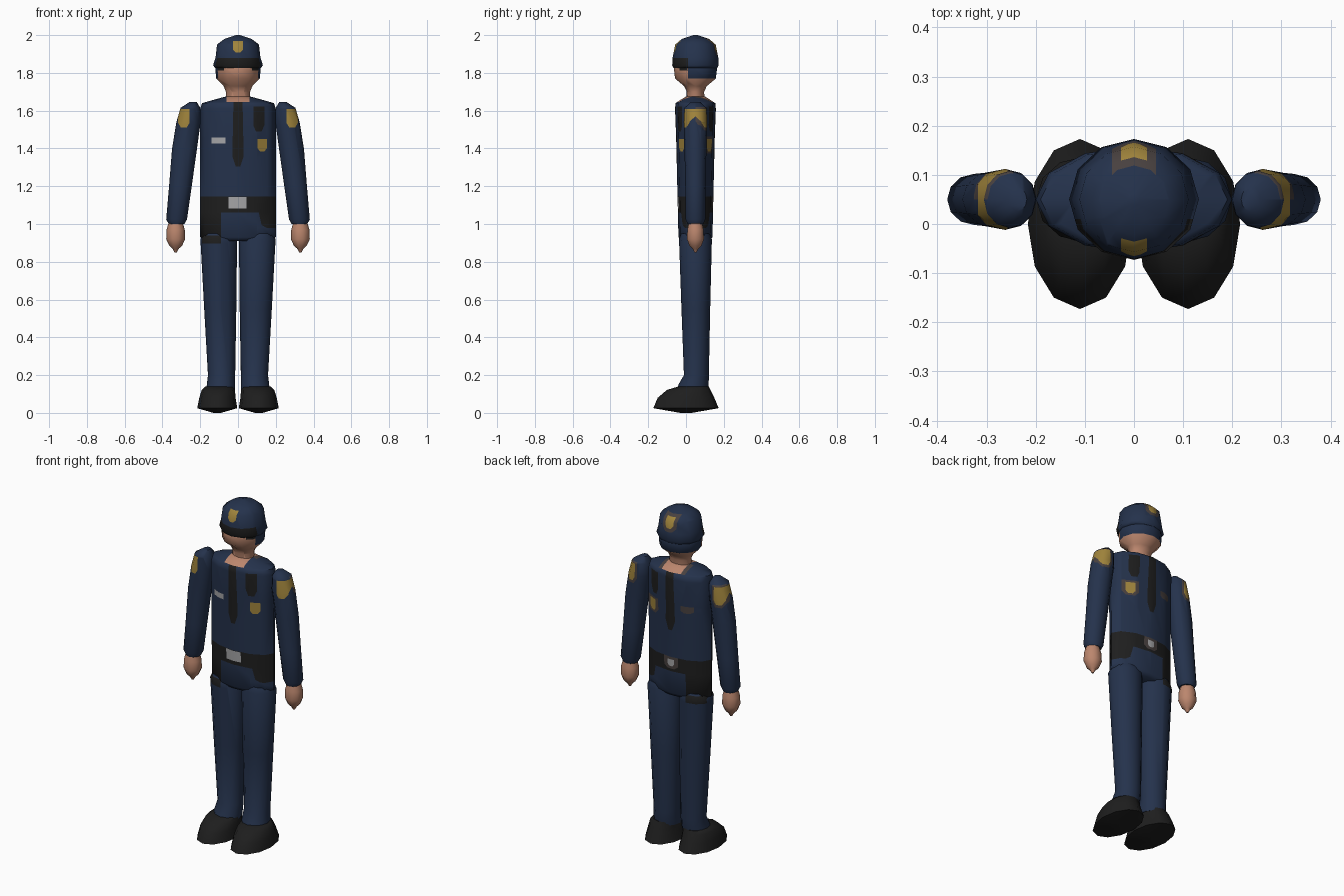
import bpy, bmesh, math
from mathutils import Vector

cube = bpy.data.objects.get("Cube")
if cube:
    bpy.data.objects.remove(cube)

# Colours
COLOURS = {
    "navy_cloth": (0.018, 0.032, 0.072),
    "black_leather": (0.013, 0.013, 0.013),
    "skin": (0.50, 0.24, 0.155),
    "gold": (0.35, 0.23, 0.045),
    "silver": (0.38, 0.38, 0.39),
    "dull_brown": (0.065, 0.052, 0.05),
}
NAVY, BLACK, SKIN, GOLD, SILVER, BROWN = range(6)
MATERIALS = []
for label, rgb in COLOURS.items():
    m = bpy.data.materials.new(label)
    m.use_nodes = True
    m.diffuse_color = (*rgb, 1)
    bsdf = m.node_tree.nodes["Principled BSDF"]
    bsdf.inputs["Base Color"].default_value = (*rgb, 1)
    bsdf.inputs["Roughness"].default_value = 0.8
    MATERIALS.append(m)

DEPTH = 0.05  # y of the body axis
FRONT, BACK = -1, 1


def loft(rings, colour, sides=12):
    """Skin a stack of ellipses given as (x, y, z, x radius, y radius)."""
    bm = bmesh.new()
    loops = []
    for cx, cy, z, rx, ry in rings:
        angles = [math.tau * i / sides for i in range(sides)]
        loops.append([bm.verts.new((cx + rx * math.cos(a), cy + ry * math.sin(a), z))
                      for a in angles])
    for low, high in zip(loops, loops[1:]):
        for i in range(sides):
            j = (i + 1) % sides
            bm.faces.new((low[i], low[j], high[j], high[i]))
    bm.faces.new(loops[0])
    bm.faces.new(loops[-1])
    bmesh.ops.recalc_face_normals(bm, faces=bm.faces)
    for f in bm.faces:
        f.material_index = colour
    return bm


def slice_faces(bm, faces, point, normal):
    geom = set(faces)
    for f in faces:
        geom.update(f.edges)
        geom.update(f.verts)
    bmesh.ops.bisect_plane(bm, geom=list(geom), dist=1e-5, plane_co=point, plane_no=normal)


def paint(bm, outline, colour, facing=(FRONT, BACK)):
    """Cut a convex x-z outline into the surface and colour the faces inside."""
    pts = [Vector((x, 0, z)) for x, z in outline]
    middle = sum(pts, Vector()) / len(pts)
    x0, x1 = min(p.x for p in pts), max(p.x for p in pts)
    z0, z1 = min(p.z for p in pts), max(p.z for p in pts)
    planes = []
    for a, b in zip(pts, pts[1:] + pts[:1]):
        n = Vector((b.z - a.z, 0, a.x - b.x))
        planes.append((a, n if n.dot(middle - a) < 0 else -n))

    def nearby():
        bm.normal_update()
        return [f for f in bm.faces
                if any(s * f.normal.y > -1e-4 for s in facing)
                and min(v.co.x for v in f.verts) < x1 and max(v.co.x for v in f.verts) > x0
                and min(v.co.z for v in f.verts) < z1 and max(v.co.z for v in f.verts) > z0]

    for point, normal in planes:
        slice_faces(bm, nearby(), point, normal)
    for f in nearby():
        c = f.calc_center_median()
        if all((c - p).dot(n) < 1e-6 for p, n in planes):
            f.material_index = colour


def box(x0, x1, z0, z1):
    return [(x0, z0), (x1, z0), (x1, z1), (x0, z1)]


def shield(x, z, w, h):
    """Badge outline with clipped corners."""
    return [(x - w, z + h), (x + w, z + h), (x + w, z - h * 0.5), (x + w * 0.5, z - h),
            (x - w * 0.5, z - h), (x - w, z - h * 0.5)]


def finish(bm, name, angle=55):
    mesh = bpy.data.meshes.new(name)
    bm.to_mesh(mesh)
    bm.free()
    for m in MATERIALS:
        mesh.materials.append(m)
    mesh.shade_smooth()
    mesh.set_sharp_from_angle(angle=math.radians(angle))
    bpy.context.collection.objects.link(bpy.data.objects.new(name, mesh))


def column(profile, x=0.0, y=DEPTH):
    """Rings on one upright axis from (z, x radius, y radius)."""
    return [(x, y, z, rx, ry) for z, rx, ry in profile]


# Torso with belt, tie and badges
torso = loft(column([(0.91, 0.17, 0.075), (0.93, 0.2, 0.09), (1.15, 0.2, 0.095),
                     (1.45, 0.2, 0.102), (1.61, 0.2, 0.108), (1.64, 0.19, 0.105),
                     (1.66, 0.12, 0.075), (1.675, 0.065, 0.05)]), NAVY)
paint(torso, box(-0.21, 0.21, 1.06, 1.145), BLACK)
paint(torso, box(-0.21, -0.09, 0.90, 1.06), BLACK)
paint(torso, [(0.11, 1.06), (0.125, 0.995), (0.15, 0.98), (0.21, 0.98), (0.21, 1.06)], BLACK)
paint(torso, box(-0.05, 0.045, 1.082, 1.142), SILVER, (FRONT,))
paint(torso, shield(0, 1.11, 0.045, 0.035), BROWN, (BACK,))
paint(torso, shield(0, 1.11, 0.02, 0.02), SILVER, (BACK,))
paint(torso, [(-0.024, 1.65), (0.024, 1.65), (0.03, 1.36), (0.012, 1.305),
              (-0.012, 1.305), (-0.03, 1.36)], BLACK)
paint(torso, shield(0.11, 1.555, 0.029, 0.066), BLACK)
paint(torso, box(-0.14, -0.065, 1.427, 1.458), SILVER, (FRONT,))
paint(torso, shield(-0.1, 1.442, 0.036, 0.02), BROWN, (BACK,))
paint(torso, shield(0.128, 1.418, 0.045, 0.045), BROWN, (BACK,))
paint(torso, shield(0.128, 1.418, 0.025, 0.033), GOLD)
paint(torso, box(-0.085, 0.085, 1.645, 1.68), BROWN, (BACK,))
paint(torso, box(-0.062, 0.062, 1.645, 1.68), SKIN)
finish(torso, "torso")

# Head and neck
head = loft(column([(1.63, 0.066, 0.05), (1.70, 0.064, 0.046), (1.73, 0.076, 0.06),
                    (1.77, 0.116, 0.108), (1.83, 0.12, 0.115), (1.86, 0.1, 0.1)]), SKIN)
slice_faces(head, head.faces[:], (0, 0.01, 0), (0, 1, 0))
for f in head.faces:
    c = f.calc_center_median()
    if c.y > 0.01 and c.z > 1.771:
        f.material_index = NAVY
for s in (-1, 1):
    paint(head, box(*sorted((s * 0.075, s * 0.108)), 1.812, 1.832), BLACK, (FRONT,))
finish(head, "head")

# Cap: dark visor over the brow, badge in front and behind
cap = loft(column([(1.825, 0.12, 0.115), (1.84, 0.132, 0.123), (1.88, 0.119, 0.121),
                   (1.95, 0.111, 0.107), (1.98, 0.072, 0.072), (2.0, 0.012, 0.012)]), NAVY)
slice_faces(cap, cap.faces[:], (0, 0.01, 0), (0, 1, 0))
for f in cap.faces:
    c = f.calc_center_median()
    if c.y < 0.01 and c.z < 1.88:
        f.material_index = BLACK
paint(cap, shield(0, 1.935, 0.045, 0.046), BROWN, (BACK,))
paint(cap, shield(0, 1.938, 0.026, 0.03), GOLD)
finish(cap, "cap")

# Limbs, one set for each side
for side, s in (("left", 1), ("right", -1)):
    # Sleeve with shoulder patch
    sleeve = loft([(s * x, DEPTH, z, rx, ry) for x, z, rx, ry in (
        (0.325, 1.0, 0.042, 0.042), (0.325, 1.025, 0.055, 0.052), (0.305, 1.2, 0.06, 0.054),
        (0.283, 1.4, 0.066, 0.058), (0.262, 1.54, 0.064, 0.062), (0.252, 1.615, 0.052, 0.058),
        (0.238, 1.645, 0.02, 0.025))], NAVY)
    paint(sleeve, shield(s * 0.285, 1.557, 0.04, 0.062), BROWN, (BACK,))
    paint(sleeve, shield(s * 0.287, 1.56, 0.03, 0.05), GOLD)
    finish(sleeve, side + "_sleeve")

    # Hand
    hand = loft(column([(0.85, 0.006, 0.006), (0.87, 0.017, 0.017), (0.885, 0.034, 0.034),
                        (0.92, 0.05, 0.047), (0.97, 0.048, 0.045), (1.02, 0.034, 0.034)],
                       s * 0.33), SKIN, 10)
    finish(hand, side + "_hand")

    # Trouser leg
    leg = loft([(s * x, y, z, rx, ry) for x, y, z, rx, ry in (
        (0.092, 0.035, 0.12, 0.076, 0.08), (0.09, 0.04, 0.15, 0.075, 0.08),
        (0.087, 0.055, 0.2, 0.072, 0.066), (0.094, 0.052, 0.55, 0.085, 0.076),
        (0.102, DEPTH, 0.92, 0.097, 0.087), (0.1, DEPTH, 0.95, 0.085, 0.075))], NAVY)
    if s < 0:
        paint(leg, box(-0.19, -0.09, 0.897, 0.94), BLACK)  # holster tip
    finish(leg, side + "_leg")

    # Shoe
    shoe = loft([(s * x, y, z, rx, ry) for x, y, z, rx, ry in (
        (0.11, 0, 0, 0.02, 0.03), (0.11, 0, 0.025, 0.106, 0.173), (0.109, 0, 0.08, 0.096, 0.15),
        (0.104, 0.015, 0.122, 0.088, 0.115), (0.097, 0.04, 0.14, 0.076, 0.08))], BLACK)
    finish(shoe, side + "_shoe")
